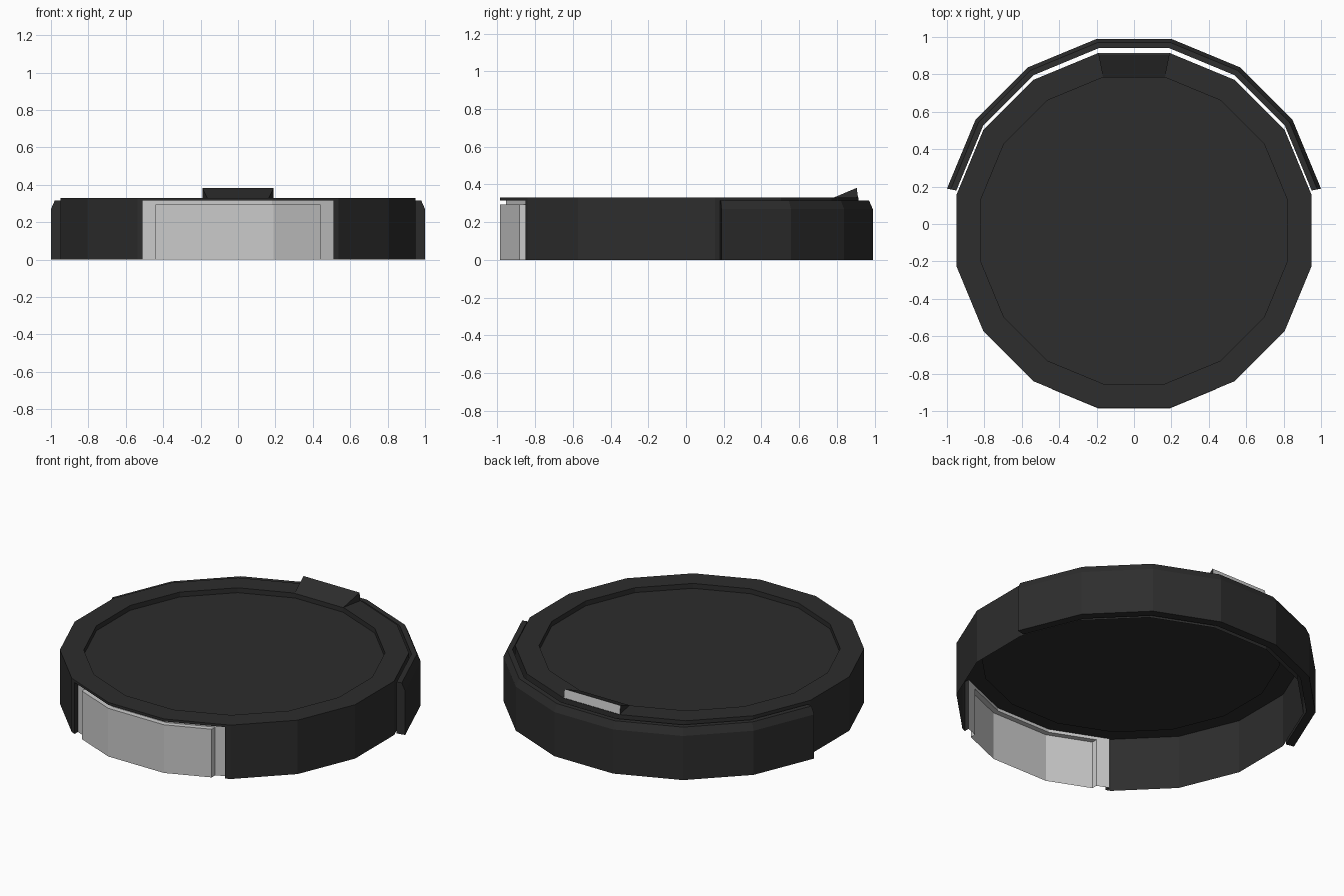
import bpy, bmesh, math
from mathutils import Vector

cube = bpy.data.objects.get("Cube")
if cube:
    bpy.data.objects.remove(cube)

SIDES = 16
STEP = 2 * math.pi / SIDES
BODY_Y, RING_Y = -0.035, -0.01
BODY_R, FRAME_R = 0.95, 0.92
OPEN_X, OPEN_Z = 0.51, 0.315


def material(name, rgb):
    m = bpy.data.materials.new(name)
    m.use_nodes = True
    m.diffuse_color = (*rgb, 1)
    m.node_tree.nodes["Principled BSDF"].inputs["Base Color"].default_value = (*rgb, 1)
    return m


dark = material("charcoal", (0.026, 0.026, 0.026))
light = material("light_grey", (0.6, 0.6, 0.6))


def finish(bm, name, *mats):
    bmesh.ops.remove_doubles(bm, verts=bm.verts, dist=0.0001)
    bmesh.ops.recalc_face_normals(bm, faces=bm.faces)
    me = bpy.data.meshes.new(name)
    bm.to_mesh(me)
    bm.free()
    for m in mats:
        me.materials.append(m)
    ob = bpy.data.objects.new(name, me)
    bpy.context.collection.objects.link(ob)
    return ob


def gon(apothem, z, yc, count=SIDES):
    """Corners of the regular polygon, flat side facing each axis."""
    r = apothem / math.cos(STEP / 2)
    return [Vector((r * math.cos(STEP * (k + 0.5)), yc + r * math.sin(STEP * (k + 0.5)), z))
            for k in range(count)]


def strip(bm, a, b, closed=False):
    """Quads between two rows of points."""
    va, vb = [bm.verts.new(p) for p in a], [bm.verts.new(p) for p in b]
    n = len(a)
    for i in range(n if closed else n - 1):
        j = (i + 1) % n
        bm.faces.new((va[i], va[j], vb[j], vb[i]))
    return vb


def front_row(apothem, half, z):
    """Points along the three front sides, ending at x = +-half."""
    c, y = apothem * math.tan(STEP / 2), BODY_Y - apothem
    end = y + (half - c) * math.tan(STEP)
    return [Vector(p) for p in ((-half, end, z), (-c, y, z), (c, y, z), (half, end, z))]


def front_arch(apothem, half, z):
    row, base = front_row(apothem, half, z), front_row(apothem, half, 0)
    return [base[0], *row, base[-1]]


# Hollow body: wall, flat rim and sunken lid
bm = bmesh.new()
profile = [(BODY_R, 0), (BODY_R, 0.33), (0.82, 0.33), (0.82, 0.3)]
rows = [gon(r, z, BODY_Y) for r, z in profile]
for a, b in zip(rows, rows[1:]):
    last = strip(bm, a, b, True)
bm.faces.new(last)
bmesh.ops.remove_doubles(bm, verts=bm.verts, dist=0.0001)


def front_wall():
    return [f for f in bm.faces if abs(f.normal.z) < 0.1
            and f.calc_center_median().y < -0.8 and f.calc_center_median().z < 0.3
            and abs(f.calc_center_median().x) < 0.54]


# Opening in the front wall
bm.normal_update()
for co, no in (((OPEN_X, 0, 0), (1, 0, 0)), ((-OPEN_X, 0, 0), (1, 0, 0)), ((0, 0, OPEN_Z), (0, 0, 1))):
    faces = front_wall()
    geom = set(faces) | {e for f in faces for e in f.edges} | {v for f in faces for v in f.verts}
    bmesh.ops.bisect_plane(bm, geom=list(geom), plane_co=co, plane_no=no)
    bm.normal_update()
doomed = [f for f in front_wall() if abs(f.calc_center_median().x) < OPEN_X
          and f.calc_center_median().z < 0.2]
bmesh.ops.delete(bm, geom=doomed, context='FACES')
# Reveal around the opening
strip(bm, front_arch(BODY_R, OPEN_X, OPEN_Z), front_arch(FRAME_R, OPEN_X, OPEN_Z))
finish(bm, "body", dark)

# Light front panel: recessed frame with raised centre
bm = bmesh.new()
arches = [front_arch(FRAME_R, OPEN_X, OPEN_Z), front_arch(FRAME_R, 0.44, 0.295),
          front_arch(0.952, 0.44, 0.295)]
for a, b in zip(arches, arches[1:]):
    strip(bm, a, b)
strip(bm, front_row(0.952, 0.44, 0), front_row(0.952, 0.44, 0.295))
finish(bm, "front_panel", light)

# Half band around the back with chamfered top edge
bm = bmesh.new()
profile = [(0.95, 0), (1.0, 0), (1.0, 0.27), (0.98, 0.315), (0.95, 0.315)]
rows = [gon(r, z, RING_Y, SIDES // 2) for r, z in profile]
for a, b in zip(rows, rows[1:] + rows[:1]):
    strip(bm, a, b)
for end in (0, -1):
    bm.faces.new([bm.verts.new(row[end]) for row in rows])
finish(bm, "back_band", dark)

# Wedge tab on the rim, with a light rear face
bm = bmesh.new()
lo = [bm.verts.new(p) for p in ((-0.165, 0.782, 0.33), (0.165, 0.782, 0.33))]
base = [bm.verts.new((s * 0.19, 0.912, 0.33)) for s in (-1, 1)]
top = [bm.verts.new((s * 0.19, 0.905, 0.382)) for s in (-1, 1)]
bm.faces.new((lo[0], lo[1], top[1], top[0]))
bm.faces.new((lo[0], base[0], base[1], lo[1]))
for i in (0, 1):
    bm.faces.new((lo[i], top[i], base[i]))
rear = bm.faces.new((base[0], base[1], top[1], top[0]))
rear.material_index = 1
finish(bm, "tab", dark, light)
